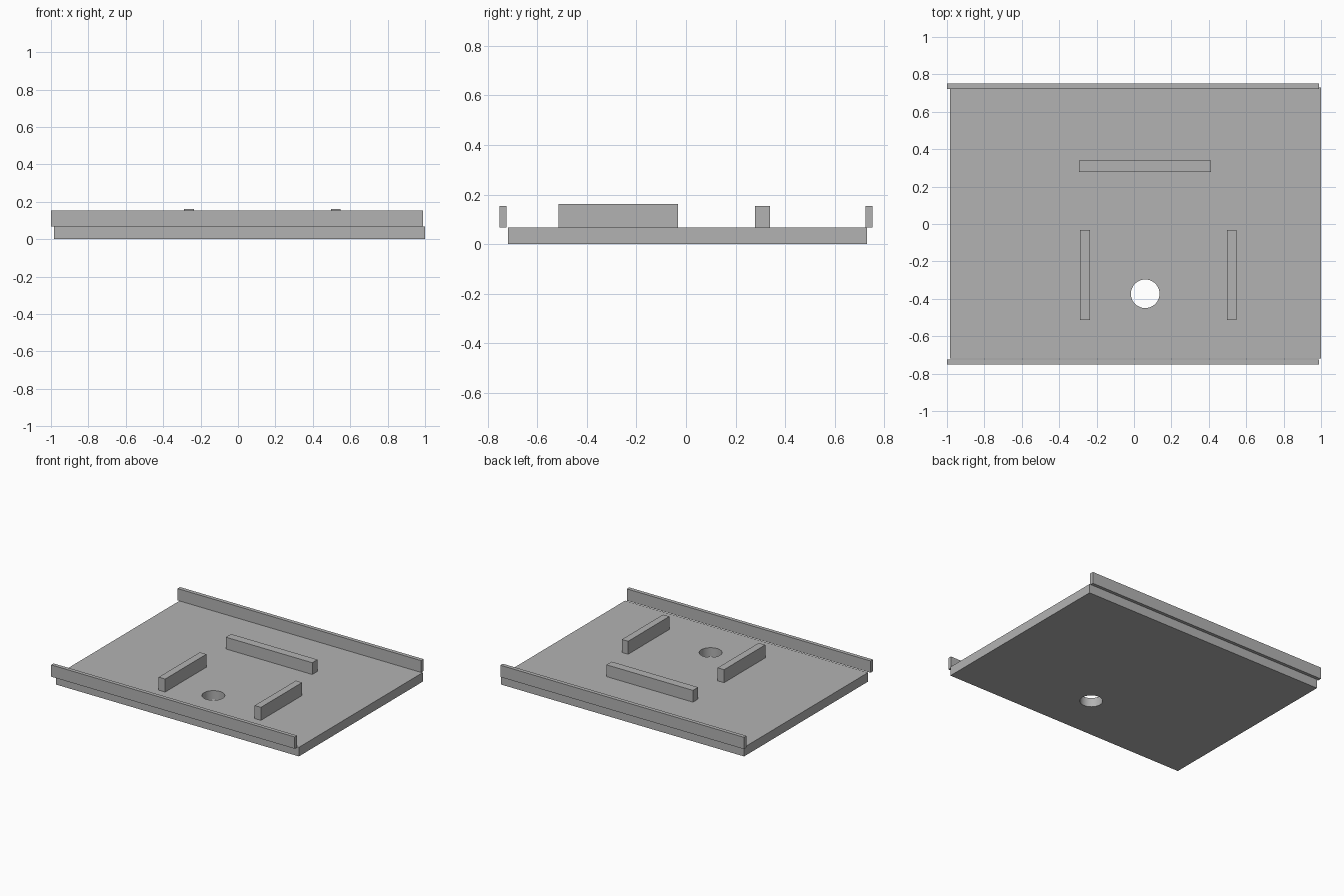
import bpy

old = bpy.data.objects.get("Cube")
if old:
    bpy.data.objects.remove(old, do_unlink=True)

# One grey material for every part
GREY = (0.45, 0.45, 0.45, 1.0)
grey = bpy.data.materials.new("plain grey")
grey.use_nodes = True
grey.diffuse_color = GREY
grey.node_tree.nodes["Principled BSDF"].inputs["Base Color"].default_value = GREY

PLATE_TOP = 0.067
RAIL_TOP = 0.154
BLOCK_TOP = 0.163


def box(name, x, y, z):
    """Box between the (low, high) limits on each axis."""
    limits = (x, y, z)
    bpy.ops.mesh.primitive_cube_add(size=1, location=[(a + b) / 2 for a, b in limits])
    part = bpy.context.object
    part.name = name
    part.scale = [b - a for a, b in limits]
    bpy.ops.object.transform_apply(location=False, rotation=False, scale=True)
    part.data.materials.append(grey)
    return part


# Base plate with a round through hole
plate = box("base_plate", (-0.985, 1.0), (-0.718, 0.729), (0, PLATE_TOP))
bpy.ops.mesh.primitive_cylinder_add(vertices=64, radius=0.0765, depth=0.4,
                                    location=(0.06, -0.373, PLATE_TOP / 2))
cutter = bpy.context.object
cutter.name = "hole_cutter"
cutter.data.materials.append(grey)
hole = plate.modifiers.new("hole", "BOOLEAN")
hole.operation = "DIFFERENCE"
hole.solver = "EXACT"
hole.object = cutter

# Apply the cut and drop the helper
bpy.context.view_layer.objects.active = plate
cutter.select_set(False)
plate.select_set(True)
bpy.ops.object.modifier_apply(modifier="hole")
bpy.data.objects.remove(cutter, do_unlink=True)
bpy.ops.object.shade_smooth_by_angle()

# Long rails along the front and back edges
for name, y in (("front_rail", (-0.752, -0.724)), ("back_rail", (0.723, 0.752))):
    box(name, (-1.0, 0.99), y, (PLATE_TOP, RAIL_TOP))

# Locating blocks around the hole
for name, x in (("right_block", (-0.288, -0.235)), ("left_block", (0.496, 0.547))):
    box(name, x, (-0.514, -0.033), (PLATE_TOP, BLOCK_TOP))
box("back_block", (-0.294, 0.412), (0.278, 0.339), (PLATE_TOP, RAIL_TOP))
